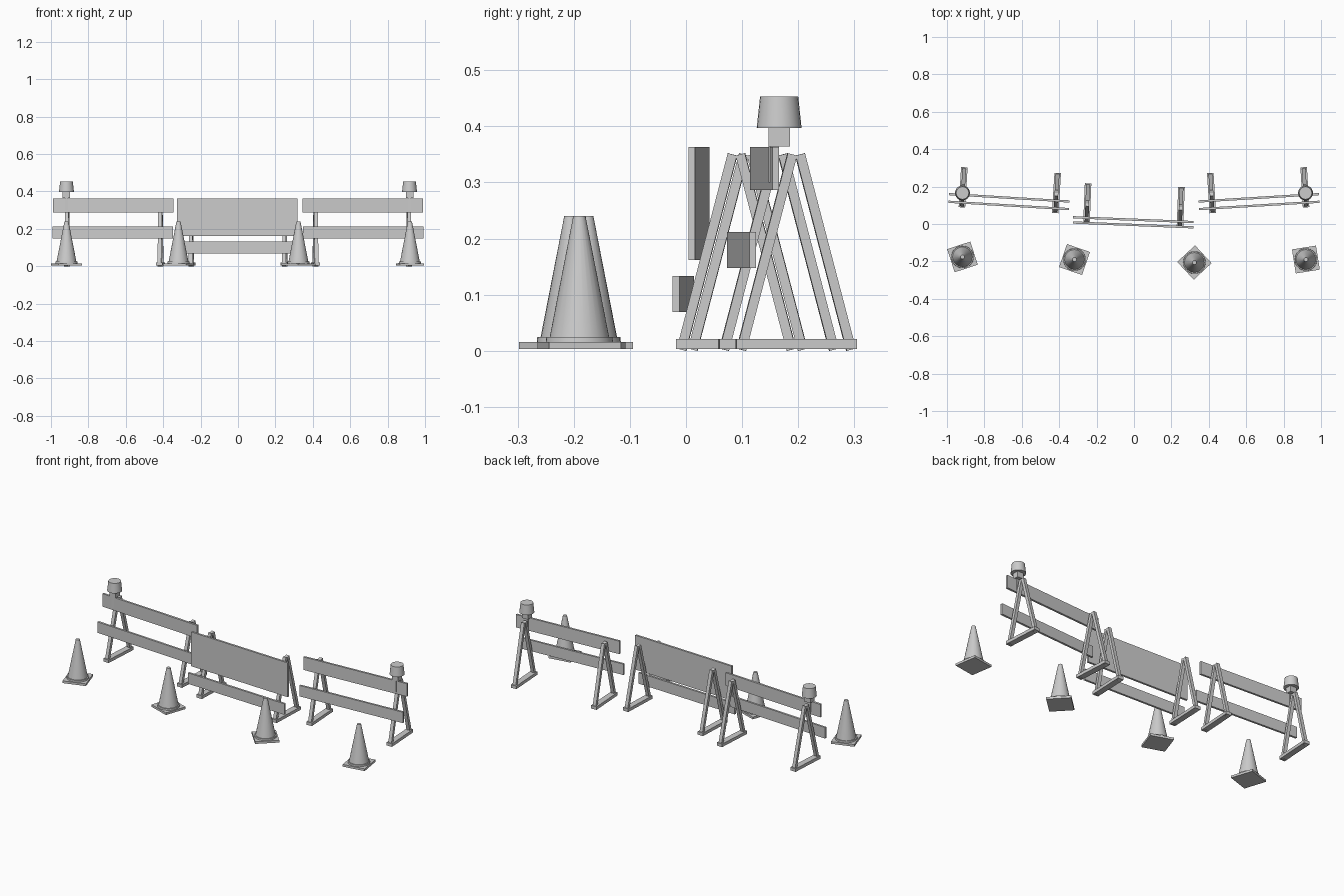
import bpy
import bmesh
from math import radians, atan2
from mathutils import Matrix, Vector

cube = bpy.data.objects.get("Cube")
if cube:
    bpy.data.objects.remove(cube, do_unlink=True)

grey = bpy.data.materials.new("plain grey")
grey.use_nodes = True
grey.diffuse_color = (0.6, 0.6, 0.6, 1)
grey.node_tree.nodes["Principled BSDF"].inputs["Base Color"].default_value = (0.6, 0.6, 0.6, 1)


def finish(name, bm, place, smooth=False):
    mesh = bpy.data.meshes.new(name)
    bm.to_mesh(mesh)
    bm.free()
    mesh.materials.append(grey)
    obj = bpy.data.objects.new(name, mesh)
    obj.matrix_world = place
    bpy.context.collection.objects.link(obj)
    if smooth:
        bpy.ops.object.select_all(action="DESELECT")
        obj.select_set(True)
        bpy.context.view_layer.objects.active = obj
        bpy.ops.object.shade_smooth_by_angle(angle=radians(35))
    return obj


def add_box(bm, size, centre, turn=Matrix()):
    matrix = Matrix.Translation(centre) @ turn @ Matrix.Diagonal((*size, 1))
    bmesh.ops.create_cube(bm, size=1, matrix=matrix)


def add_round(bm, low_r, high_r, low, high, sides=24):
    bmesh.ops.create_cone(bm, cap_ends=True, segments=sides, radius1=low_r, radius2=high_r,
                          depth=high - low, matrix=Matrix.Translation((0, 0, (low + high) / 2)))


def placed(x, y, degrees):
    return Matrix.Translation((x, y, 0)) @ Matrix.Rotation(radians(degrees), 4, "Z")


def board(name, place, length, y, low, high):
    bm = bmesh.new()
    add_box(bm, (length, 0.012, high - low), (0, y, (low + high) / 2))
    finish(name, bm, place)


def trestle(name, place):
    # Foot bar with two leaning legs that meet at the top
    bm = bmesh.new()
    add_box(bm, (0.035, 0.215, 0.018), (0, 0, 0.012))
    for side in (-1, 1):
        foot = Vector((0, side * 0.098, 0.002))
        top = Vector((0, side * 0.007, 0.35))
        run = top - foot
        lean = Matrix.Rotation(-atan2(run.y, run.z), 4, "X")
        add_box(bm, (0.02, 0.017, run.length), (foot + top) / 2, lean)
    finish(name, bm, place)


def barrier(name, place, upper, lower, spread):
    # upper and lower hold offset, bottom and top of each board
    board(name + "_upper_board", place, 0.645, *upper)
    board(name + "_lower_board", place, 0.645, *lower)
    for label, x in (("right", -spread), ("left", spread)):
        trestle(f"{name}_{label}_trestle", place @ Matrix.Translation((x, 0, 0)))


def lamp(name, x, y):
    bm = bmesh.new()
    add_box(bm, (0.015, 0.018, 0.07), (0, -0.01, 0.335))
    add_box(bm, (0.04, 0.038, 0.034), (0, 0, 0.381))
    add_round(bm, 0.04, 0.034, 0.397, 0.453)
    finish(name, bm, placed(x, y, 0), smooth=True)


def cone(name, x, y, degrees):
    bm = bmesh.new()
    add_box(bm, (0.13, 0.13, 0.013), (0, 0, 0.0095))
    add_round(bm, 0.06, 0.059, 0.016, 0.025)
    add_round(bm, 0.054, 0.011, 0.02, 0.24)
    finish(name, bm, placed(x, y, degrees), smooth=True)


# Side barriers with two narrow boards and a lamp at the outer end
for name, side in (("right_barrier", -1), ("left_barrier", 1)):
    barrier(name, placed(side * 0.664, 0.181, side * 3.5),
            (-0.041, 0.287, 0.363), (-0.082, 0.148, 0.212), 0.25)
    lamp(name + "_lamp", side * 0.917, 0.166)

# Middle barrier with a tall sign board
barrier("middle_barrier", placed(0, 0.1, -2.3),
        (-0.077, 0.162, 0.363), (-0.105, 0.069, 0.133), 0.25)

# Row of traffic cones
cone("far_right_cone", -0.917, -0.176, 18)
cone("near_right_cone", -0.318, -0.19, -19)
cone("near_left_cone", 0.323, -0.206, 43)
cone("far_left_cone", 0.919, -0.19, 9)
